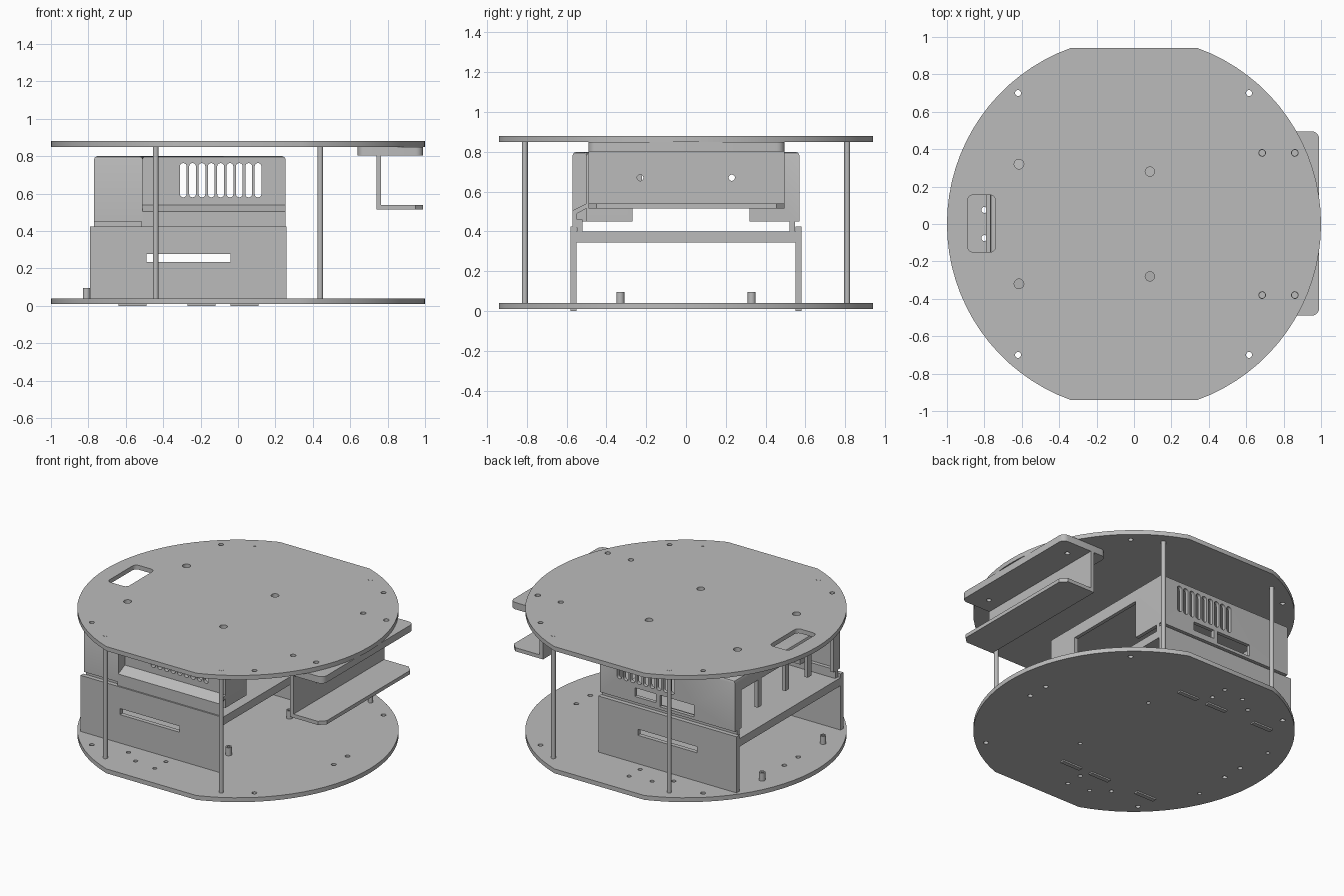
import bpy, bmesh, math
from mathutils import Matrix

if "Cube" in bpy.data.objects:
    bpy.data.objects.remove(bpy.data.objects["Cube"], do_unlink=True)

grey = bpy.data.materials.new("plain grey")
grey.use_nodes = True
colour = (0.5, 0.5, 0.5, 1)
grey.diffuse_color = colour
grey.node_tree.nodes["Principled BSDF"].inputs["Base Color"].default_value = colour

# Maps profile (u, v) and extrusion w to x, y, z
AXES = {"z": lambda u, v, w: (u, v, w),
        "y": lambda u, v, w: (u, w, v),
        "x": lambda u, v, w: (w, u, v)}


def add_prism(bm, pts, lo, hi, axis="z"):
    low = [bm.verts.new(AXES[axis](u, v, lo)) for u, v in pts]
    high = [bm.verts.new(AXES[axis](u, v, hi)) for u, v in pts]
    bm.faces.new(low)
    bm.faces.new(high)
    for i in range(len(pts)):
        j = (i + 1) % len(pts)
        bm.faces.new((low[i], low[j], high[j], high[i]))


def finish(bm, name):
    bmesh.ops.recalc_face_normals(bm, faces=bm.faces)
    mesh = bpy.data.meshes.new(name)
    bm.to_mesh(mesh)
    bm.free()
    mesh.materials.append(grey)
    ob = bpy.data.objects.new(name, mesh)
    bpy.context.collection.objects.link(ob)
    return ob


def prisms(name, *items):
    bm = bmesh.new()
    for item in items:
        add_prism(bm, *item)
    return finish(bm, name)


def cut(ob, *items):
    cutter = prisms("cutter", *items)
    cutter.hide_render = True
    mod = ob.modifiers.new("cut", "BOOLEAN")
    mod.operation, mod.solver, mod.object = "DIFFERENCE", "EXACT", cutter
    bpy.context.view_layer.objects.active = ob
    bpy.ops.object.modifier_apply(modifier=mod.name)
    bpy.data.objects.remove(cutter, do_unlink=True)


def circle(x, y, r, n=16):
    return [(x + r * math.cos(math.tau * i / n), y + r * math.sin(math.tau * i / n)) for i in range(n)]


def rect(x0, x1, y0, y1):
    return [(x0, y0), (x1, y0), (x1, y1), (x0, y1)]


def round_rect(x0, x1, y0, y1, r, n=5):
    pts = []
    corners = [(x1 - r, y1 - r), (x0 + r, y1 - r), (x0 + r, y0 + r), (x1 - r, y0 + r)]
    for k, (cx, cy) in enumerate(corners):
        for i in range(n + 1):
            a = math.pi / 2 * (k + i / n)
            pts.append((cx + r * math.cos(a), cy + r * math.sin(a)))
    return pts


def mirrored(spots):
    return [(x, s * y, r) for x, y, r in spots for s in (1, -1)]


# Round decks with two flat edges
def deck(name, lo, hi, holes, extra=()):
    flat = 0.94
    end = math.asin(flat)
    side = [-end + 2 * end * i / 32 for i in range(33)]
    pts = [(math.cos(a), math.sin(a)) for a in side]
    pts += [(-x, -y) for x, y in pts]
    ob = prisms(name, (pts, lo, hi))
    cut(ob, *[(circle(*h), lo - 0.1, hi + 0.1) for h in mirrored(holes)], *extra)
    return ob


bolts = [(0.615, 0.7, 0.016), (-0.62, 0.7, 0.016)]
posts = [(-0.81, 0.33), (0.16, 0.33)]
deck("top_deck", 0.85, 0.88,
     bolts + [(-0.615, 0.32, 0.026), (0.085, 0.28, 0.025),
              (0.685, 0.38, 0.018), (0.86, 0.38, 0.018)],
     [(round_rect(-0.89, -0.74, -0.15, 0.155, 0.03), 0.8, 0.95)])
deck("bottom_deck", 0.01, 0.04,
     bolts + [(0.78, 0.075, 0.016), (-0.8, 0.075, 0.016), (-0.37, 0.66, 0.014),
              (-0.26, 0.74, 0.014), (-0.1, 0.64, 0.014), (-0.1, 0.76, 0.014)]
     + [(x, y, 0.013) for x, y in posts])

# Rods joining the decks
for x, y, r in mirrored([(0.44, 0.81, 0.015), (-0.44, 0.81, 0.015)]):
    prisms("deck_rod", (circle(x, y, r), 0.011, 0.881))

# Hollow standoffs on the lower deck
for x, y, r in mirrored([(x, y, 0.02) for x, y in posts]):
    post = prisms("standoff", (circle(x, y, r), 0.04, 0.095))
    cut(post, (circle(x, y, 0.011), 0.0, 0.2))

# Table: slotted side walls with floor tabs, and a shelf
for s in (1, -1):
    lo, hi = sorted((s * 0.55, s * 0.58))
    wall = prisms("table_wall", (rect(-0.79, 0.26, 0.04, 0.425), lo, hi, "y"))
    cut(wall, (rect(-0.49, -0.04, 0.235, 0.277), lo - 0.1, hi + 0.1, "y"))
    tabs = [(rect(x, x + 0.15, 0.0, 0.045), lo, hi, "y") for x in (-0.64, -0.27, -0.04)]
    prisms("floor_tabs", *tabs)
    lo, hi = sorted((s * 0.52, s * 0.549))
    prisms("case_foot_rail", (rect(-0.77, 0.255, 0.4, 0.46), lo, hi, "y"))
prisms("table_shelf", (rect(-0.79, 0.26, -0.55, 0.55), 0.345, 0.4))


# Hollow case with a recessed front right part
def case_plan(t):
    return [(-0.77 + t, -0.57 + t), (-0.51 - t, -0.57 + t), (-0.51 - t, -0.5 + t),
            (0.255 - t, -0.5 + t), (0.255 - t, 0.57 - t), (-0.77 + t, 0.57 - t)]


bm = bmesh.new()
add_prism(bm, case_plan(0), 0.45, 0.8)
rim = [e for e in bm.edges if all(v.co.z > 0.79 for v in e.verts)]
bmesh.ops.bevel(bm, geom=rim, offset=0.018, segments=2, profile=0.5, affect="EDGES")
case = finish(bm, "case_shell")
cut(case, (case_plan(0.025), 0.4, 0.775))
vents = [-0.293 + 0.05 * i for i in range(9)]
cut(case, *[(round_rect(x - 0.018, x + 0.018, 0.58, 0.763, 0.017, 4), -0.8, 0.8, "y") for x in vents])
# Socket windows in the back wall
cut(case, (rect(-0.46, -0.2, 0.47, 0.55), 0.5, 0.7, "y"),
    (rect(-0.17, -0.01, 0.49, 0.55), 0.5, 0.7, "y"))
# Open ends, one with hanging fins
cut(case, (rect(-0.27, 0.32, 0.4, 0.71), 0.2, 0.3, "x"))
cut(case, (rect(-0.5, 0.5, 0.4, 0.52), -0.8, -0.7, "x"))
cut(case, *[(rect(a, b, 0.5, 0.71), -0.8, -0.7, "x")
            for a, b in ((-0.5, -0.26), (-0.22, -0.02), (0.02, 0.28), (0.32, 0.5))])

# Sloped skirt under the recess
skirt = [(-0.5, 0.54), (-0.57, 0.505), (-0.57, 0.42), (-0.549, 0.42), (-0.549, 0.49), (-0.5, 0.515)]
prisms("case_skirt", (skirt, -0.515, 0.255, "x"))

# Channel bracket hanging from the top deck
flange = prisms("bracket_top_flange", (round_rect(0.64, 0.99, -0.49, 0.495, 0.04), 0.803, 0.85))
cut(flange, *[(circle(*h), 0.7, 0.9) for h in mirrored([(0.685, 0.38, 0.016), (0.86, 0.38, 0.016)])])
web = prisms("bracket_web", (rect(-0.49, 0.495, 0.52, 0.81), 0.74, 0.765, "x"))
cut(web, *[(circle(y, 0.67, 0.016), 0.7, 0.8, "x") for y in (-0.23, 0.23)])
outline = [(0.74, -0.49), (0.95, -0.49), (0.99, -0.45), (0.99, 0.455), (0.95, 0.495), (0.74, 0.495)]
prisms("bracket_lower_flange", (outline, 0.515, 0.54))

# Smooth only the round surfaces
for ob in bpy.context.collection.objects:
    ob.select_set(ob.type == "MESH" and grey.name in ob.data.materials)
bpy.ops.object.shade_smooth_by_angle(angle=math.radians(25))
